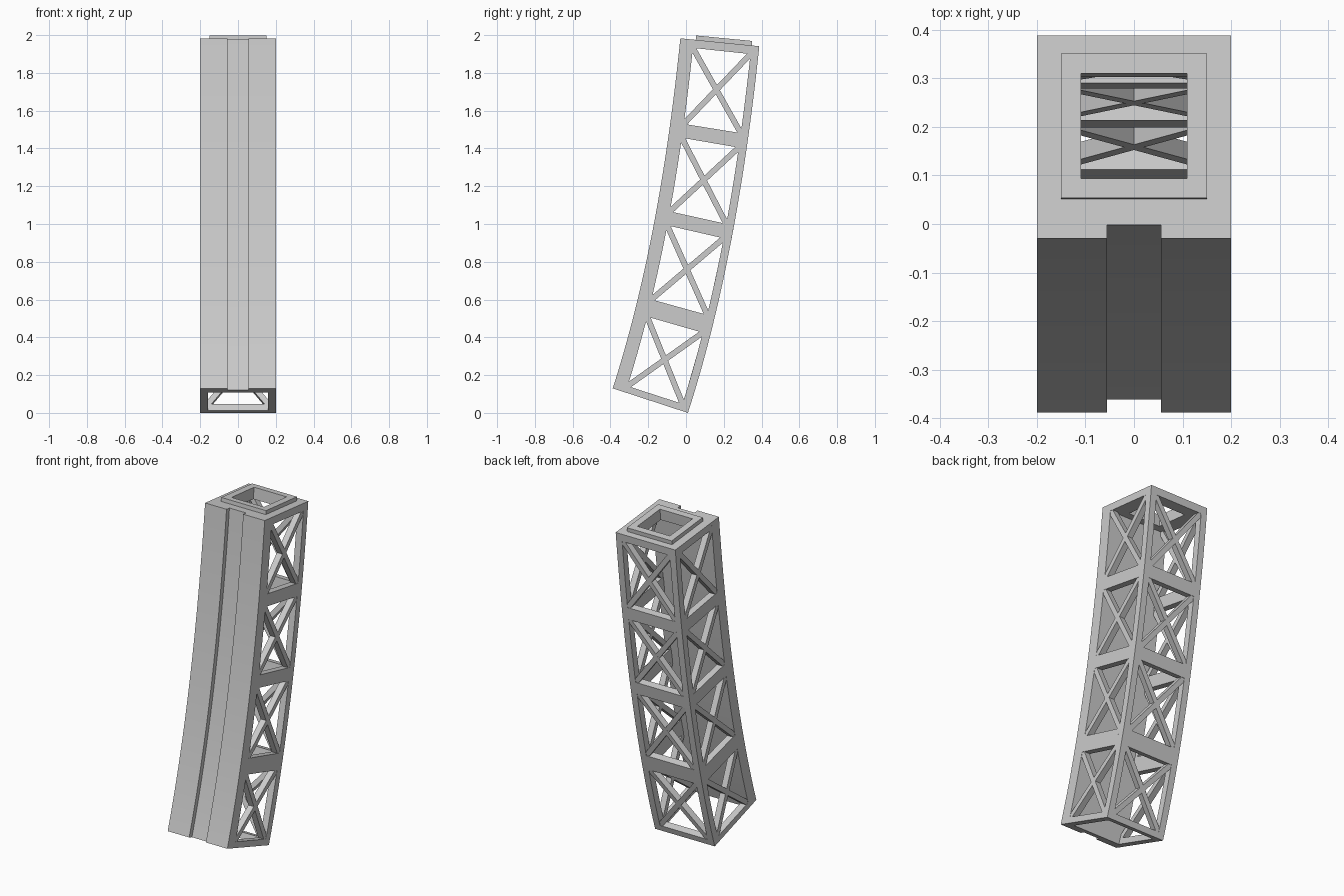
import bpy, bmesh, math
from mathutils import Vector

cube = bpy.data.objects.get("Cube")
if cube:
    bpy.data.objects.remove(cube, do_unlink=True)

grey = bpy.data.materials.new("light_grey")
grey.use_nodes = True
colour = (0.6, 0.6, 0.6, 1)
grey.diffuse_color = colour
grey.node_tree.nodes["Principled BSDF"].inputs["Base Color"].default_value = colour

# Curved front and back edges of the tower, as (y, z) control points
FRONT = [Vector(p) for p in ((-0.388, 0.13), (-0.14, 0.898), (-0.03, 1.983))]
BACK = [Vector(p) for p in ((0.01, 0), (0.268, 0.793), (0.388, 1.941))]
HALF, INNER = 0.2, 0.16           # outer and inner half widths
U_FRONT, U_BACK = 0.17, 0.9       # inner faces of front and back walls
PANELS = [(0.022, 0.247), (0.3, 0.517), (0.556, 0.754), (0.79, 0.98)]


def bend(curve, t):
    a, b, c = curve
    return a * (1 - t) ** 2 + b * 2 * t * (1 - t) + c * t * t


def place(x, u, t):
    """x across, u from front (0) to back (1), t from bottom (0) to top (1)."""
    y, z = bend(FRONT, t).lerp(bend(BACK, t), u)
    return Vector((x, y, z))


def finish(name, bm):
    bmesh.ops.recalc_face_normals(bm, faces=bm.faces)
    mesh = bpy.data.meshes.new(name)
    bm.to_mesh(mesh)
    bm.free()
    mesh.materials.append(grey)
    obj = bpy.data.objects.new(name, mesh)
    bpy.context.collection.objects.link(obj)
    bpy.ops.object.select_all(action='DESELECT')
    obj.select_set(True)
    bpy.context.view_layer.objects.active = obj
    bpy.ops.object.shade_smooth_by_angle(angle=math.radians(30))
    return obj


def rect(x0, x1, u0, u1):
    return [(x0, u0), (x1, u0), (x1, u1), (x0, u1)]


def sweep(name, profile, t0, t1, steps=1):
    bm = bmesh.new()
    rings = [[bm.verts.new(place(x, u, t0 + (t1 - t0) * i / steps)) for x, u in profile]
             for i in range(steps + 1)]
    n = len(profile)
    for a, b in zip(rings, rings[1:]):
        for i in range(n):
            j = (i + 1) % n
            bm.faces.new((a[i], a[j], b[j], b[i]))
    bm.faces.new(rings[0])
    bm.faces.new(rings[-1])
    return finish(name, bm)


def collar(name, outer, inner, t0, t1):
    bm = bmesh.new()
    loops = [[bm.verts.new(place(x, u, t)) for x, u in shape]
             for shape, t in ((outer, t0), (outer, t1), (inner, t1), (inner, t0))]
    for k in range(4):
        a, b = loops[k], loops[(k + 1) % 4]
        for i in range(4):
            j = (i + 1) % 4
            bm.faces.new((a[i], a[j], b[j], b[i]))
    return finish(name, bm)


def brace(name, p, q, normal, width=0.03, depth=0.037):
    side = normal.cross(q - p).normalized() * width / 2
    out = normal.normalized() * depth / 2
    bm = bmesh.new()
    ends = [[bm.verts.new(e + side * s + out * o)
             for s, o in ((-1, -1), (1, -1), (1, 1), (-1, 1))] for e in (p, q)]
    for i in range(4):
        j = (i + 1) % 4
        bm.faces.new((ends[0][i], ends[0][j], ends[1][j], ends[1][i]))
    for end in ends:
        bm.faces.new(end)
    return finish(name, bm)


# Solid front wall with a full-height groove
G, D = 0.056, 0.067
sweep("front_wall", [(-HALF, 0), (-G, 0), (-G, D), (G, D), (G, 0), (HALF, 0),
                     (HALF, U_FRONT), (-HALF, U_FRONT)], 0, 1, 32)

# Back corner posts
for label, s in (("left", 1), ("right", -1)):
    sweep(label + "_back_post", rect(s * INNER, s * HALF, U_BACK, 1), 0, 1, 32)

# Crossbars below, between and above the panels
edges = [0] + [t for panel in PANELS for t in panel] + [1]
for k in range(0, len(edges), 2):
    t0, t1 = edges[k], edges[k + 1]
    tag = "_crossbar_%d" % (k // 2 + 1)
    sweep("back" + tag, rect(-INNER, INNER, U_BACK, 1), t0, t1, 2)
    for label, s in (("left", 1), ("right", -1)):
        sweep(label + tag, rect(s * INNER, s * HALF, U_FRONT, U_BACK), t0, t1, 2)

# Crossed braces in every panel of the two sides and the back
mid = (INNER + HALF) / 2
for k, (t0, t1) in enumerate(PANELS, 1):
    for way, (a, b) in (("rising", (t0, t1)), ("falling", (t1, t0))):
        tag = "_%s_brace_%d" % (way, k)
        for label, s in (("left", 1), ("right", -1)):
            brace(label + tag, place(s * mid, U_FRONT, a), place(s * mid, U_BACK, b),
                  Vector((1, 0, 0)))
        tm = (t0 + t1) / 2
        brace("back" + tag, place(-INNER, 0.95, a), place(INNER, 0.95, b),
              place(0, 1, tm) - place(0, 0, tm))

# Top plate and raised rim around the square opening
hole = rect(-0.109, 0.109, 0.29, 0.807)
collar("top_plate", rect(-INNER, INNER, U_FRONT, U_BACK), hole, 0.98, 1)
collar("top_rim", rect(-0.15, 0.15, 0.195, 0.905), hole, 1, 1.0105)
